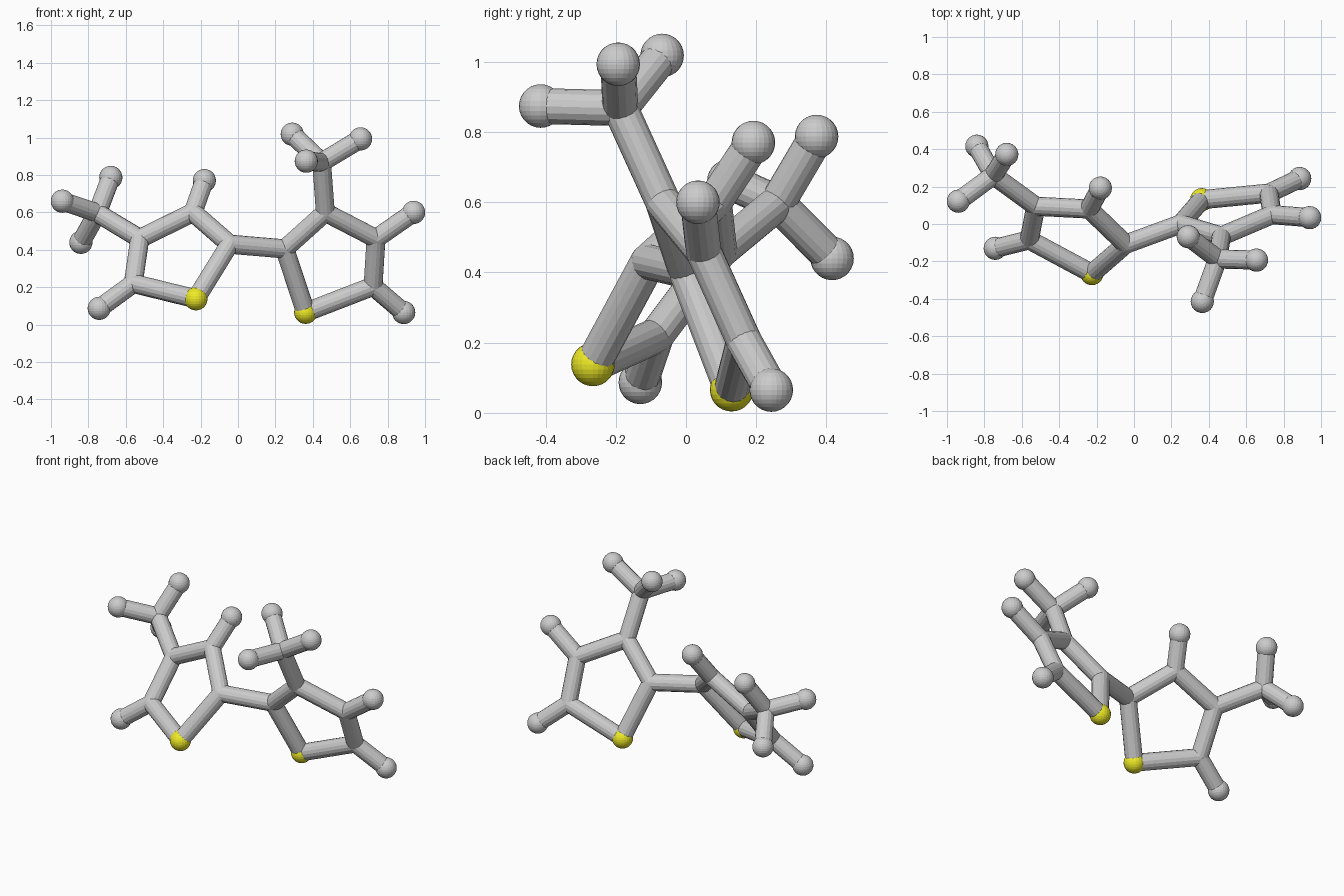
import bpy
from mathutils import Vector

if "Cube" in bpy.data.objects:
    bpy.data.objects.remove(bpy.data.objects["Cube"])

BALL_R, JOINT_R, BOND_R = 0.062, 0.051, 0.051

yellow = bpy.data.materials.new("yellow")
yellow.diffuse_color = (0.85, 0.82, 0.02, 1)
yellow.use_nodes = True
yellow.node_tree.nodes["Principled BSDF"].inputs["Base Color"].default_value = yellow.diffuse_color


def ball(name, pos, radius, mat=None):
    bpy.ops.mesh.primitive_uv_sphere_add(segments=24, ring_count=14, radius=radius, location=pos)
    ob = bpy.context.object
    ob.name = name
    if mat:
        ob.data.materials.append(mat)


def bond(name, a, b):
    a, b = Vector(a), Vector(b)
    d = b - a
    bpy.ops.mesh.primitive_cylinder_add(vertices=16, radius=BOND_R, depth=d.length,
                                        location=(a + b) / 2)
    ob = bpy.context.object
    ob.name = name
    ob.rotation_mode = 'QUATERNION'
    ob.rotation_quaternion = d.to_track_quat('Z', 'Y')


def unit(side, ring, ring_ends, methyl_at, methyl, methyl_ends):
    """Five-membered ring (sulfur first) with hydrogens and a methyl group."""
    ball(side + "_sulfur", ring[0], BALL_R, yellow)
    for i, p in enumerate(ring):
        if i:
            ball(side + "_ring_joint", p, JOINT_R)
        bond(side + "_ring_bond", p, ring[(i + 1) % 5])
    # hydrogens on the ring
    for i, h in ring_ends.items():
        ball(side + "_ring_hydrogen", h, BALL_R)
        bond(side + "_hydrogen_bond", ring[i], h)
    # methyl group
    ball(side + "_methyl_joint", methyl, JOINT_R)
    bond(side + "_methyl_stem", ring[methyl_at], methyl)
    for h in methyl_ends:
        ball(side + "_methyl_hydrogen", h, BALL_R)
        bond(side + "_methyl_bond", methyl, h)


left = [(-.225, -.265, .138), (-.045, -.108, .43), (-.24, .08, .6),
        (-.525, .095, .46), (-.56, -.085, .22)]
right = [(.362, .13, .066), (.25, .0, .405), (.467, -.065, .6),
         (.738, .05, .46), (.722, .165, .205)]

unit("left", left,
     {2: (-.18, .192, .77), 4: (-.742, -.13, .087)},
     3, (-.752, .26, .597),
     [(-.68, .372, .787), (-.939, .122, .66), (-.84, .416, .44)])
unit("right", right,
     {3: (.939, .034, .6), 4: (.886, .243, .065)},
     2, (.447, -.187, .868),
     [(.29, -.068, 1.018), (.655, -.193, .993), (.365, -.414, .874)])

# bond joining the two rings
bond("bridge_bond", left[1], right[1])
